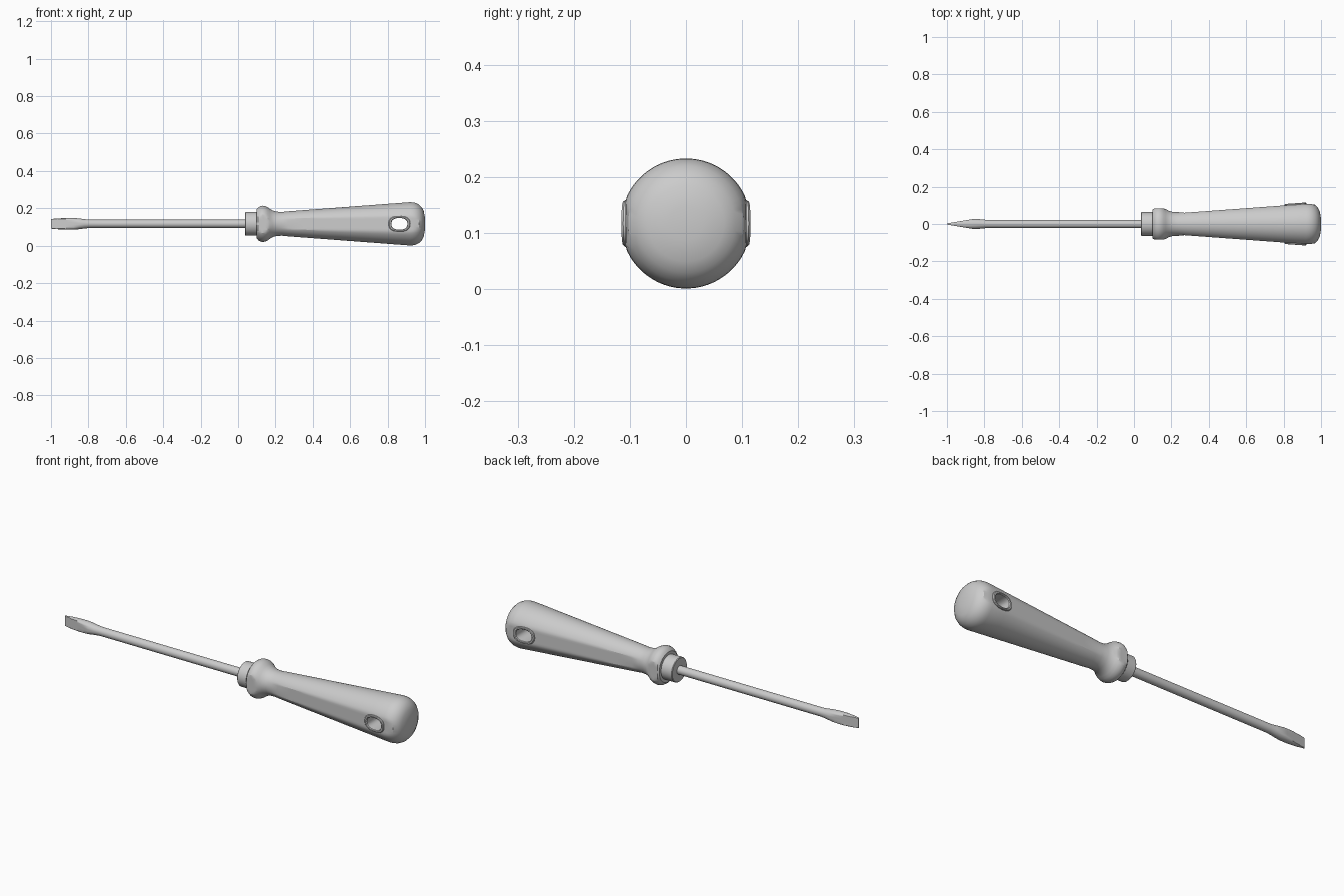
import bpy, bmesh, math

if "Cube" in bpy.data.objects:
    bpy.data.objects.remove(bpy.data.objects["Cube"])

AXIS_Z = 0.117
SEG = 64


def add_object(name, bm):
    bmesh.ops.recalc_face_normals(bm, faces=bm.faces)
    mesh = bpy.data.meshes.new(name)
    bm.to_mesh(mesh)
    bm.free()
    ob = bpy.data.objects.new(name, mesh)
    bpy.context.collection.objects.link(ob)
    return ob


def smooth(ob, angle=25):
    bpy.ops.object.select_all(action='DESELECT')
    ob.select_set(True)
    bpy.context.view_layer.objects.active = ob
    bpy.ops.object.shade_smooth_by_angle(angle=math.radians(angle))


def skin(bm, loops, closed=False):
    n = len(loops[0])
    pairs = list(zip(loops, loops[1:])) + ([(loops[-1], loops[0])] if closed else [])
    for a, b in pairs:
        for i in range(n):
            j = (i + 1) % n
            bm.faces.new((a[i], a[j], b[j], b[i]))
    if not closed:
        bm.faces.new(loops[0])
        bm.faces.new(loops[-1])


def lathe(name, profile):
    """Turn (x, radius, flat) stations about the x axis; flat limits |y|."""
    bm = bmesh.new()
    loops = []
    for x, r, flat in profile:
        ring = []
        for i in range(SEG):
            a = 2 * math.pi * (i + 0.5) / SEG
            y = max(-flat, min(flat, r * math.cos(a)))
            ring.append(bm.verts.new((x, y, AXIS_Z + r * math.sin(a))))
        loops.append(ring)
    skin(bm, loops)
    return add_object(name, bm)


def grip_flat(x):
    return 0.060 + (x - 0.27) * 0.0735


def oval(t, rx, rz):
    p = 0.8
    c, s = math.cos(t), math.sin(t)
    return (rx * math.copysign(abs(c) ** p, c), rz * math.copysign(abs(s) ** p, s))


HX, RX, RZ = 0.863, 0.058, 0.042


def oval_loop(bm, scale, height, side=1, count=40):
    out = []
    for i in range(count):
        u, w = oval(2 * math.pi * i / count, RX * scale, RZ * scale)
        out.append(bm.verts.new((HX + u, side * (grip_flat(HX + u) + height), AXIS_Z + w)))
    return out


# Handle: collar with two flats, neck, tapered grip with two flats, domed end
N = 1.0
grip = [(0.27 + 0.65 * i / 8, 0.067 + 0.049 * i / 8) for i in range(9)]
handle = lathe("handle", [
    (0.100, 0.078, N), (0.108, 0.088, 0.083), (0.120, 0.095, 0.083), (0.132, 0.097, 0.083),
    (0.145, 0.095, 0.083), (0.158, 0.089, 0.083), (0.170, 0.080, N), (0.185, 0.071, N),
    (0.205, 0.065, N), (0.235, 0.0635, N),
] + [(x, r, grip_flat(x)) for x, r in grip] + [
    (0.935, 0.115, 0.1075), (0.950, 0.112, 0.106), (0.968, 0.103, N), (0.983, 0.088, N),
    (0.993, 0.068, N), (1.000, 0.030, N),
])

# Hanging hole cut straight through the grip
bm = bmesh.new()
skin(bm, [oval_loop(bm, 0.74, 0.06, s) for s in (-1, 1)])
cutter = add_object("hole_cutter", bm)
cutter.hide_render = True
mod = handle.modifiers.new("hole", 'BOOLEAN')
mod.operation = 'DIFFERENCE'
mod.solver = 'EXACT'
mod.object = cutter
bpy.context.view_layer.objects.active = handle
bpy.ops.object.modifier_apply(modifier=mod.name)
bpy.data.objects.remove(cutter)
smooth(handle)

# Raised rims around both ends of the hole
for side, label in ((-1, "front"), (1, "back")):
    bm = bmesh.new()
    section = [(1.0, -0.012), (1.0, 0.004), (0.93, 0.0075), (0.80, 0.0075),
               (0.73, 0.004), (0.73, -0.012)]
    skin(bm, [oval_loop(bm, s, h, side) for s, h in section], closed=True)
    smooth(add_object("hole_rim_" + label, bm), 35)

# Ferrule between handle and shaft
smooth(lathe("ferrule", [(0.037, 0.060, N), (0.040, 0.063, N), (0.115, 0.063, N)]))

# Shaft with a flared, wedge-ground blade
smooth(lathe("shaft_and_blade", [
    (-1.000, 0.026, 0.003), (-0.965, 0.029, 0.009), (-0.920, 0.031, 0.0165),
    (-0.880, 0.031, 0.023), (-0.850, 0.029, 0.028), (-0.820, 0.025, N),
    (-0.790, 0.022, N), (0.060, 0.022, N),
]))
